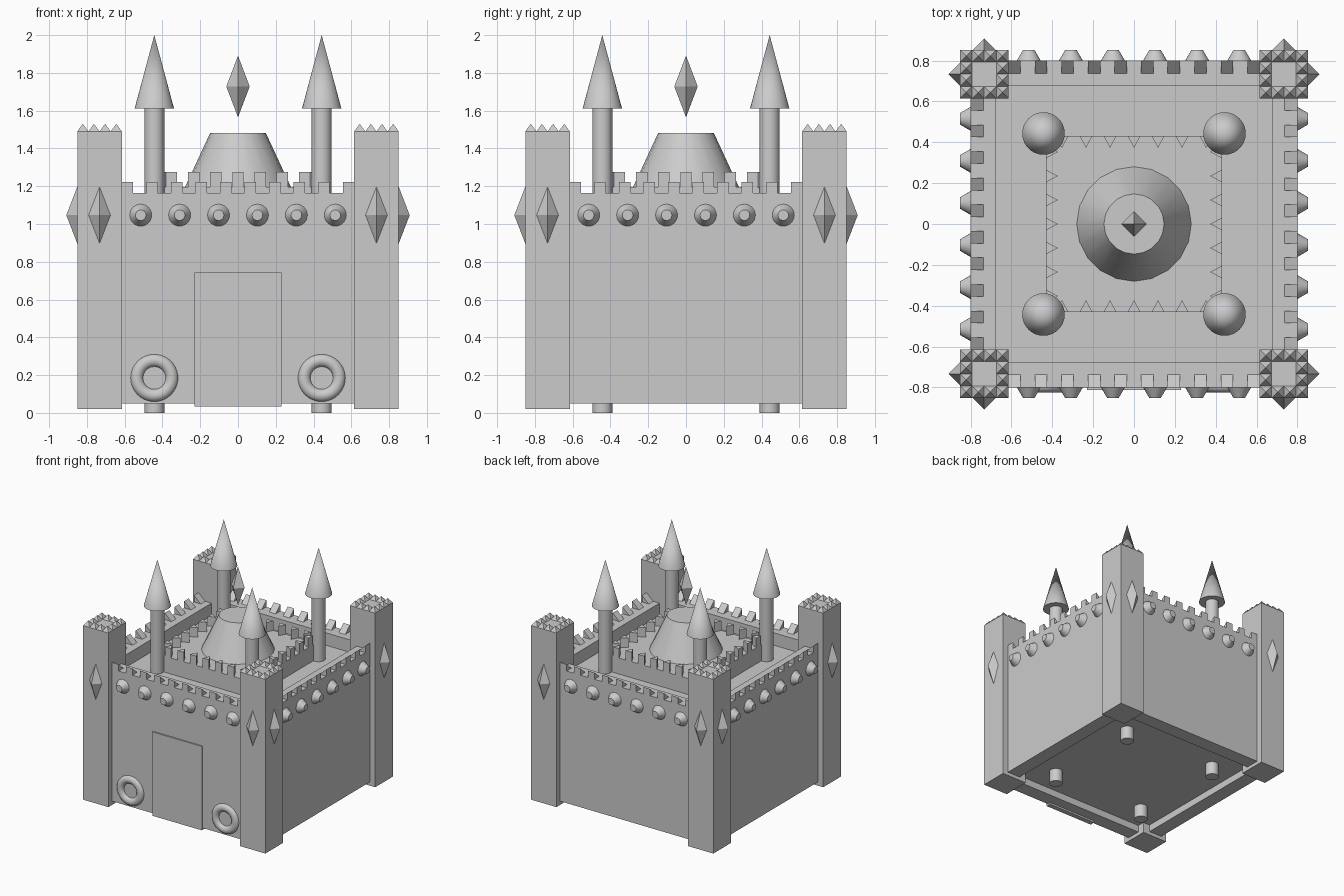
import bpy, bmesh, math
from mathutils import Matrix, Vector

if "Cube" in bpy.data.objects:
    bpy.data.objects.remove(bpy.data.objects["Cube"])

T = Matrix.Translation
QUARTERS = [Matrix.Rotation(k * math.pi / 2, 4, 'Z') for k in range(4)]


def box(bm, x0, x1, y0, y1, z0, z1, m=Matrix()):
    s = Matrix.Diagonal((x1 - x0, y1 - y0, z1 - z0, 1))
    c = T(((x0 + x1) / 2, (y0 + y1) / 2, (z0 + z1) / 2))
    bmesh.ops.create_cube(bm, size=1, matrix=m @ c @ s)


def cone(bm, r0, r1, z0, z1, n, m=Matrix()):
    bmesh.ops.create_cone(bm, cap_ends=True, segments=n, radius1=r0, radius2=r1,
                          depth=z1 - z0, matrix=m @ T((0, 0, (z0 + z1) / 2)))


def prism(bm, tri, offset, m=Matrix()):
    """Triangle extruded along an offset vector."""
    f = bm.faces.new([bm.verts.new(m @ Vector(p)) for p in tri])
    g = bmesh.ops.extrude_face_region(bm, geom=[f], use_keep_orig=True)
    d = m.to_3x3() @ Vector(offset)
    for v in g['geom']:
        if isinstance(v, bmesh.types.BMVert):
            v.co += d


def diamond(bm, c, r, h, m=Matrix()):
    """Stretched octahedron."""
    cx = Vector(c)
    ring = [bm.verts.new(m @ (cx + Vector(p))) for p in
            ((r, 0, 0), (0, r, 0), (-r, 0, 0), (0, -r, 0))]
    for z in (h, -h):
        tip = bm.verts.new(m @ (cx + Vector((0, 0, z))))
        for i in range(4):
            bm.faces.new((ring[i], ring[(i + 1) % 4], tip))


def finish(bm, name, smooth=False):
    bmesh.ops.recalc_face_normals(bm, faces=bm.faces)
    me = bpy.data.meshes.new(name)
    bm.to_mesh(me)
    bm.free()
    ob = bpy.data.objects.new(name, me)
    bpy.context.collection.objects.link(ob)
    if smooth:
        bpy.ops.object.select_all(action='DESELECT')
        ob.select_set(True)
        bpy.context.view_layer.objects.active = ob
        bpy.ops.object.shade_smooth_by_angle(angle=math.radians(35))
    return ob


# Main body, closed by a roof and a recessed underside
bm = bmesh.new()
box(bm, -0.68, 0.68, -0.68, 0.68, 0.11, 1.06)
finish(bm, "body")

# Outer walls with sloped battlements
bm = bmesh.new()
for q in QUARTERS:
    box(bm, -0.62, 0.62, -0.80, -0.678, 0.05, 1.165, q)
finish(bm, "walls")
bm = bmesh.new()
for q in QUARTERS:
    for i in range(10):
        x = -0.585 + 0.13 * i - 0.03
        prism(bm, [(x, -0.80, 1.165), (x, -0.737, 1.165), (x, -0.80, 1.222)],
              (0.06, 0, 0), q)
finish(bm, "wall_battlements")

# Round studs along every wall
bm = bmesh.new()
face_out = Matrix.Rotation(math.pi / 2, 4, 'X')
for q in QUARTERS:
    for i in range(6):
        x = -0.515 + 0.206 * i
        cone(bm, 0.06, 0.028, 0.0, 0.055, 24, q @ T((x, -0.797, 1.047)) @ face_out)
finish(bm, "wall_studs", True)

# Corner towers, rim spikes and diamond ornaments
towers, spikes, gems = bmesh.new(), bmesh.new(), bmesh.new()
for q in QUARTERS:
    c = 0.733
    box(towers, c - 0.118, c + 0.118, c - 0.118, c + 0.118, 0.02, 1.49, q)
    for i in range(4):
        for j in range(4):
            if i in (0, 3) or j in (0, 3):
                p = q @ T((c - 0.0885 + 0.059 * i, c - 0.0885 + 0.059 * j, 0))
                cone(spikes, 0.0295 * math.sqrt(2), 0, 1.49, 1.53, 4,
                     p @ Matrix.Rotation(math.pi / 4, 4, 'Z'))
    diamond(gems, (0.846, c, 1.047), 0.063, 0.163, q)
    diamond(gems, (c, 0.846, 1.047), 0.063, 0.163, q)
finish(towers, "corner_towers")
finish(spikes, "tower_spikes")
finish(gems, "tower_diamonds")

# Inner keep with triangular battlements
bm = bmesh.new()
box(bm, -0.43, 0.43, -0.43, 0.43, 1.0, 1.195)
finish(bm, "keep")
bm = bmesh.new()
for q in QUARTERS:
    for i in range(7):
        x = 0.1175 * (i - 3)
        prism(bm, [(x - 0.03, -0.43, 1.19), (x + 0.03, -0.43, 1.19), (x, -0.372, 1.19)],
              (0, 0, 0.085), q)
finish(bm, "keep_battlements")

# Central dome base and floating crystal
bm = bmesh.new()
cone(bm, 0.283, 0.147, 1.19, 1.483, 20)
finish(bm, "dome", True)
bm = bmesh.new()
diamond(bm, (0, 0, 1.728), 0.062, 0.163)
finish(bm, "floating_crystal")

# Slim turrets running through to the ground, with pointed roofs
shafts, roofs = bmesh.new(), bmesh.new()
for q in QUARTERS:
    m = q @ T((0.443, 0.443, 0))
    cone(shafts, 0.053, 0.053, 0, 1.62, 32, m)
    cone(roofs, 0.104, 0, 1.612, 2.0, 32, m)
finish(shafts, "turret_shafts", True)
finish(roofs, "turret_roofs", True)

# Door
bm = bmesh.new()
box(bm, -0.23, 0.23, -0.812, -0.77, 0.035, 0.743)
finish(bm, "door")

# Ring ornaments either side of the door
for side, x in (("left", -0.443), ("right", 0.443)):
    bpy.ops.mesh.primitive_torus_add(location=(x, -0.79, 0.185), rotation=(math.pi / 2, 0, 0),
                                     major_radius=0.0925, minor_radius=0.035,
                                     major_segments=40, minor_segments=14)
    bpy.context.object.name = "door_ring_" + side
    bpy.ops.object.shade_smooth_by_angle(angle=math.radians(40))
